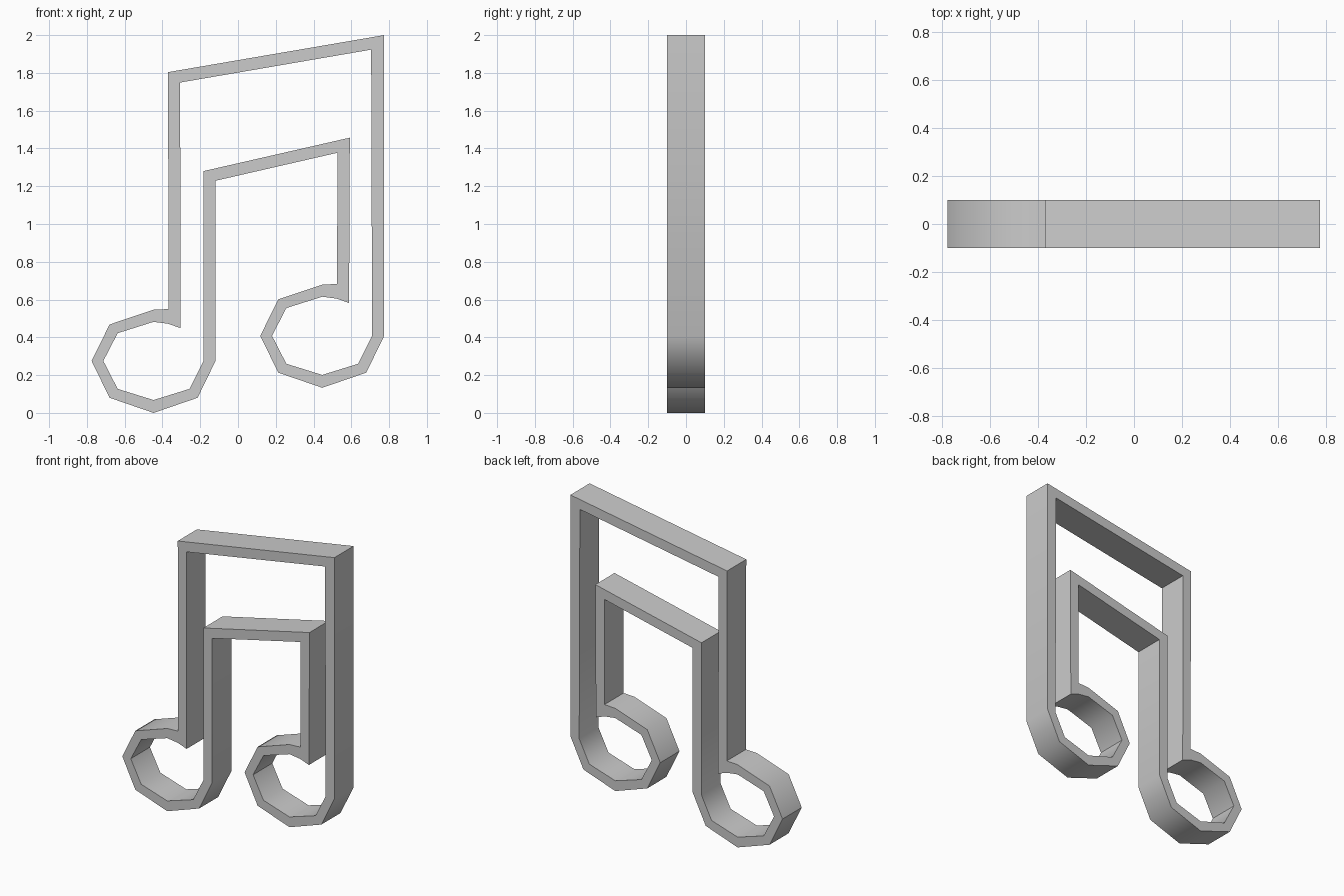
import bpy, bmesh, math

if "Cube" in bpy.data.objects:
    bpy.data.objects.remove(bpy.data.objects["Cube"])

HALF_DEPTH = 0.1

# Note head rim: (outer x, outer z, inner x, inner z) about the head centre,
# from the right-hand stem round the bottom to the left-hand stem side
HEAD = [
    (0.328, 0.0, 0.264, 0.0),
    (0.233, -0.195, 0.19, -0.148),
    (0.0, -0.275, 0.0, -0.207),
    (-0.233, -0.195, -0.19, -0.148),
    (-0.328, 0.0, -0.266, 0.0),
    (-0.233, 0.193, -0.19, 0.147),
    (0.0, 0.271, 0.0, 0.207),
    (0.042, 0.273, 0.077, 0.197),
    (0.079, 0.275, 0.142, 0.174),
]


def head(cx, cz):
    return [(cx + a, cz + b, cx + c, cz + d) for a, b, c, d in HEAD]


# Closed outline: outer beam, right head, inner beam, left head
path = [(-0.37, 1.804, -0.306, 1.749), (0.774, 2.0, 0.705, 1.923)]
path += head(0.446, 0.408)
path += [(0.526, 1.377, 0.592, 1.457), (-0.119, 1.229, -0.183, 1.28)]
path += head(-0.447, 0.275)

# Extruded band between the outer and inner edges
bm = bmesh.new()
rings = []
for ox, oz, ix, iz in path:
    rings.append([bm.verts.new(p) for p in (
        (ox, -HALF_DEPTH, oz), (ix, -HALF_DEPTH, iz),
        (ix, HALF_DEPTH, iz), (ox, HALF_DEPTH, oz))])
for i, ring in enumerate(rings):
    following = rings[(i + 1) % len(rings)]
    for k in range(4):
        n = (k + 1) % 4
        bm.faces.new((ring[k], ring[n], following[n], following[k]))
bmesh.ops.recalc_face_normals(bm, faces=bm.faces)
mesh = bpy.data.meshes.new("music_note_outline")
bm.to_mesh(mesh)
bm.free()

note = bpy.data.objects.new("music_note_outline", mesh)
bpy.context.collection.objects.link(note)
bpy.context.view_layer.objects.active = note
note.select_set(True)

# Rounded heads, crisp stems and beams
bpy.ops.object.shade_smooth_by_angle(angle=math.radians(50))
